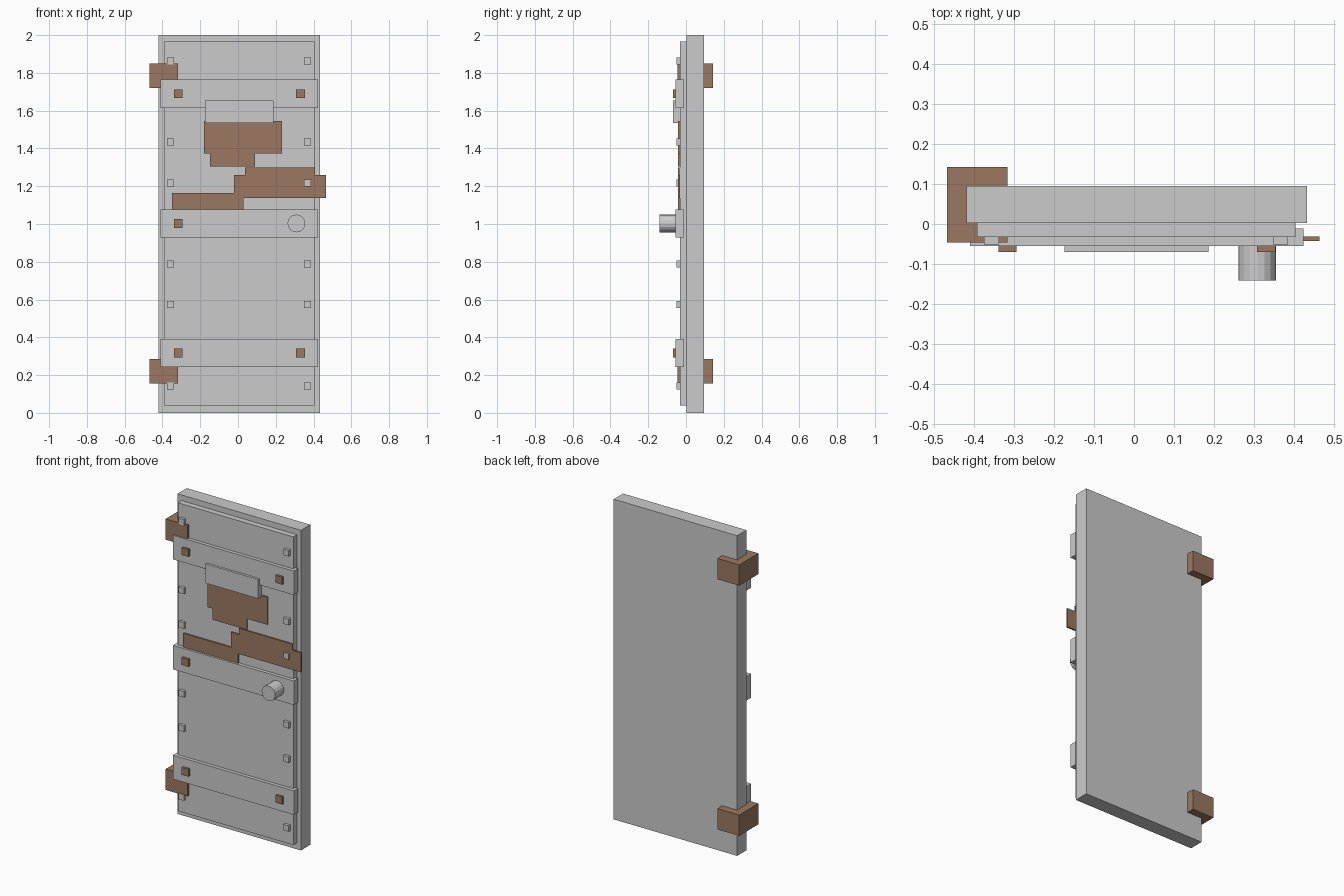
import bpy, bmesh, math
from mathutils import Matrix

if "Cube" in bpy.data.objects:
    bpy.data.objects.remove(bpy.data.objects["Cube"])

rust = bpy.data.materials.new("rust_brown")
rust.diffuse_color = (0.33, 0.19, 0.12, 1)
rust.use_nodes = True
rust.node_tree.nodes["Principled BSDF"].inputs["Base Color"].default_value = rust.diffuse_color


def finish(name, bm, mat=None):
    bmesh.ops.recalc_face_normals(bm, faces=bm.faces)
    mesh = bpy.data.meshes.new(name)
    bm.to_mesh(mesh)
    bm.free()
    obj = bpy.data.objects.new(name, mesh)
    bpy.context.collection.objects.link(obj)
    if mat:
        mesh.materials.append(mat)
    return obj


def plate(name, outline, y0, y1, mat=None):
    """Extrude an (x, z) outline from y0 to y1."""
    bm = bmesh.new()
    face = bm.faces.new([bm.verts.new((x, y0, z)) for x, z in outline])
    ext = bmesh.ops.extrude_face_region(bm, geom=[face])
    verts = [v for v in ext["geom"] if isinstance(v, bmesh.types.BMVert)]
    bmesh.ops.translate(bm, verts=verts, vec=(0, y1 - y0, 0))
    return finish(name, bm, mat)


def box(name, x0, x1, y0, y1, z0, z1, mat=None):
    return plate(name, [(x0, z0), (x1, z0), (x1, z1), (x0, z1)], y0, y1, mat)


def block(name, x, z, size, y0, y1, mat=None):
    h = size / 2
    return box(name, x - h, x + h, y0, y1, z - h, z + h, mat)


# Door slab and raised front panel
box("door_slab", -0.42, 0.433, 0.003, 0.095, 0, 2)
box("front_panel", -0.393, 0.405, -0.033, 0.003, 0.04, 1.965)

# Cross bands with large rivets (the handle replaces one rivet)
for z in (0.317, 1.003, 1.69):
    box("cross_band", -0.411, 0.424, -0.055, -0.011, z - 0.075, z + 0.075)
    for x in (-0.317, 0.331):
        if not (x > 0 and 0.9 < z < 1.1):
            block("band_rivet", x, z, 0.046, -0.07, -0.05, rust)

# Small studs down both edges
for z in (0.143, 0.573, 0.788, 1.217, 1.433, 1.862):
    for x in (-0.357, 0.367):
        block("edge_stud", x, z, 0.037, -0.051, -0.03)

# Hinges wrapping the left edge
for z in (0.221, 1.784):
    box("hinge", -0.468, -0.317, -0.046, 0.143, z - 0.065, z + 0.065, rust)

# Viewing slot cover
box("slot_cover", -0.174, 0.187, -0.07, -0.032, 1.535, 1.655)

# Rust patches
plate("upper_rust_patch", [(-0.18, 1.545), (-0.18, 1.373), (-0.148, 1.373),
      (-0.148, 1.304), (0.09, 1.304), (0.09, 1.373), (0.232, 1.373),
      (0.232, 1.545)], -0.042, -0.031, rust)
plate("lower_rust_patch", [(-0.35, 1.165), (-0.35, 1.07), (0.03, 1.07),
      (0.03, 1.138), (0.465, 1.138), (0.465, 1.26), (0.407, 1.26),
      (0.407, 1.298), (0.036, 1.298), (0.036, 1.26), (-0.02, 1.26),
      (-0.02, 1.165)], -0.042, -0.031, rust)

# Round handle
bm = bmesh.new()
bmesh.ops.create_cone(bm, cap_ends=True, segments=16, radius1=0.047, radius2=0.047,
                      depth=0.1, matrix=Matrix.Translation((0.309, -0.091, 1.003))
                      @ Matrix.Rotation(math.pi / 2, 4, 'X'))
finish("handle", bm)
